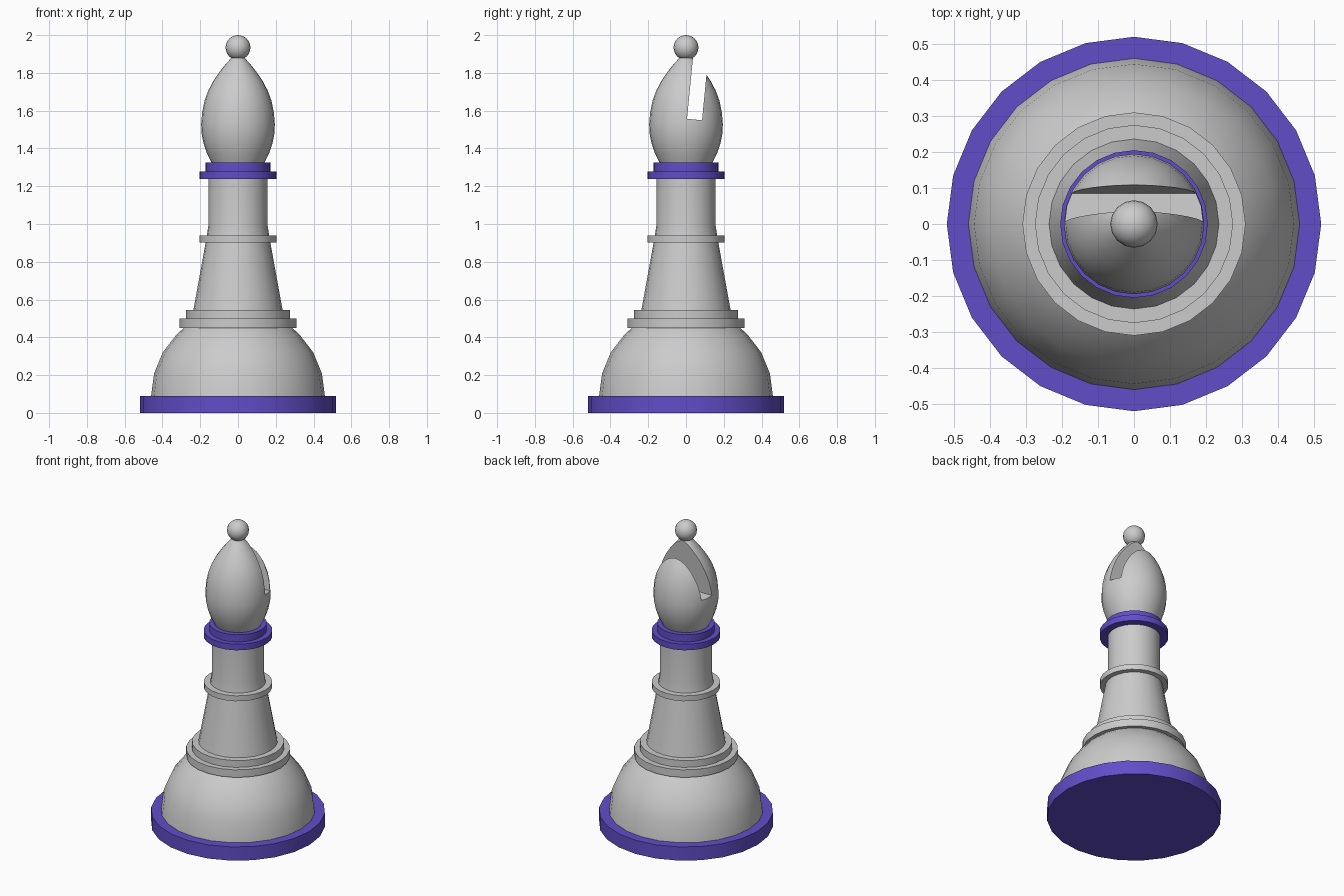
import bpy, bmesh
from math import radians, sin, cos
from mathutils import Matrix

if "Cube" in bpy.data.objects:
    bpy.data.objects.remove(bpy.data.objects["Cube"])

SIDES = 24

purple = bpy.data.materials.new("purple")
purple.diffuse_color = (0.12, 0.075, 0.58, 1)
purple.use_nodes = True
purple.node_tree.nodes["Principled BSDF"].inputs["Base Color"].default_value = purple.diffuse_color


def smooth(obj):
    bpy.ops.object.select_all(action='DESELECT')
    bpy.context.view_layer.objects.active = obj
    obj.select_set(True)
    bpy.ops.object.shade_smooth_by_angle(angle=radians(30))


def make_object(name, bm, mat=None):
    mesh = bpy.data.meshes.new(name)
    bmesh.ops.recalc_face_normals(bm, faces=bm.faces)
    bm.to_mesh(mesh)
    bm.free()
    obj = bpy.data.objects.new(name, mesh)
    bpy.context.collection.objects.link(obj)
    if mat:
        mesh.materials.append(mat)
    return obj


def lathe(name, profile, mat=None):
    """Closed solid of revolution from (radius, height) points, bottom to top."""
    bm = bmesh.new()
    rings = []
    for r, z in profile:
        angles = [radians(360 * i / SIDES) for i in range(SIDES)]
        rings.append([bm.verts.new((r * cos(a), r * sin(a), z)) for a in angles])
    for low, high in zip(rings, rings[1:]):
        for i in range(SIDES):
            j = (i + 1) % SIDES
            bm.faces.new((low[i], low[j], high[j], high[i]))
    bm.faces.new(rings[0][::-1])
    bm.faces.new(rings[-1])
    return make_object(name, bm, mat)


# Base plate and domed foot
smooth(lathe("base", [(0.52, 0), (0.52, 0.09)], purple))
dome = [(0.46 * cos(radians(a)), 0.09 + 0.46 * sin(radians(a))) for a in (0, 15, 30, 45, 52)]
smooth(lathe("dome", dome))

# Stem with its collars
smooth(lathe("lower_collar", [(0.31, 0.45), (0.31, 0.5)]))
smooth(lathe("upper_collar", [(0.275, 0.5), (0.275, 0.545)]))
smooth(lathe("stem", [(0.236, 0.545), (0.168, 0.92), (0.157, 0.99), (0.157, 1.24)]))
smooth(lathe("stem_ring", [(0.204, 0.902), (0.204, 0.938)]))
smooth(lathe("neck_ring_wide", [(0.205, 1.238), (0.205, 1.278)], purple))
smooth(lathe("neck_ring_narrow", [(0.172, 1.278), (0.172, 1.325)], purple))

# Teardrop head with a tilted slot cut through it
head = lathe("head", [(0.138, 1.32), (0.163, 1.37), (0.182, 1.425), (0.193, 1.48),
                      (0.195, 1.53), (0.19, 1.59), (0.178, 1.65), (0.158, 1.705),
                      (0.132, 1.755), (0.098, 1.805), (0.062, 1.85), (0.025, 1.89)])
bm = bmesh.new()
bmesh.ops.create_cube(bm, size=1, matrix=Matrix.Translation((0, 0.045, 1.553))
                      @ Matrix.Rotation(radians(-5.6), 4, 'X')
                      @ Matrix.Translation((0, 0, 0.25))
                      @ Matrix.Diagonal((1, 0.08, 0.5, 1)))
cutter = make_object("slot_cutter", bm)
cutter.hide_render = True
cut = head.modifiers.new("slot", 'BOOLEAN')
cut.operation = 'DIFFERENCE'
cut.solver = 'EXACT'
cut.object = cutter
bpy.context.view_layer.objects.active = head
bpy.ops.object.modifier_apply(modifier=cut.name)
bpy.data.objects.remove(cutter)
smooth(head)

# Ball on top
bm = bmesh.new()
bmesh.ops.create_uvsphere(bm, u_segments=16, v_segments=12, radius=0.066,
                          matrix=Matrix.Translation((0, 0, 1.934)))
smooth(make_object("top_ball", bm))
